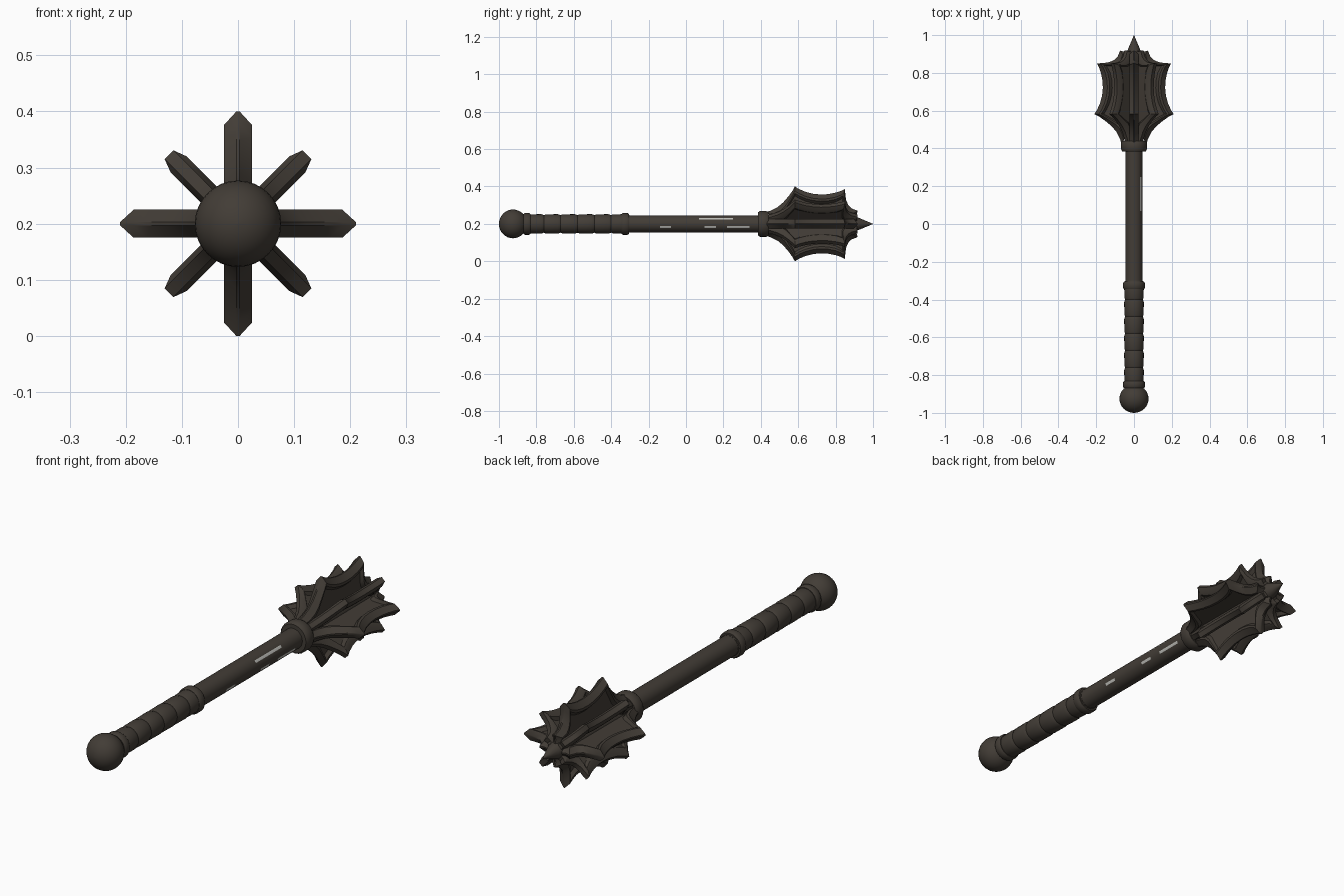
import bpy, bmesh, math
from mathutils import Matrix, Vector

if "Cube" in bpy.data.objects:
    bpy.data.objects.remove(bpy.data.objects["Cube"])

AXIS_Z = 0.2


def material(name, rgb):
    m = bpy.data.materials.new(name)
    m.diffuse_color = (*rgb, 1)
    m.use_nodes = True
    m.node_tree.nodes["Principled BSDF"].inputs["Base Color"].default_value = m.diffuse_color
    return m


IRON = material("dark iron", (0.055, 0.046, 0.037))
WORN = material("worn silver", (0.5, 0.5, 0.47))


def finish(name, bm, angle=35):
    bmesh.ops.recalc_face_normals(bm, faces=bm.faces)
    me = bpy.data.meshes.new(name)
    bm.to_mesh(me)
    bm.free()
    me.materials.append(IRON)
    me.materials.append(WORN)
    ob = bpy.data.objects.new(name, me)
    bpy.context.collection.objects.link(ob)
    bpy.ops.object.select_all(action='DESELECT')
    ob.select_set(True)
    bpy.context.view_layer.objects.active = ob
    bpy.ops.object.shade_smooth_by_angle(angle=math.radians(angle))
    return ob


def lathe(name, profile, sides=24, paint=None):
    """Turn (y, radius) pairs around the mace axis."""
    bm = bmesh.new()
    rings = []
    for y, r in profile:
        rings.append([bm.verts.new((r * math.cos(math.tau * i / sides), y,
                                    AXIS_Z + r * math.sin(math.tau * i / sides)))
                      for i in range(sides)])
    for a, b in zip(rings, rings[1:]):
        for i in range(sides):
            j = (i + 1) % sides
            f = bm.faces.new((a[i], a[j], b[j], b[i]))
            if paint and paint(f.calc_center_median()):
                f.material_index = 1
    bm.faces.new(rings[0])
    bm.faces.new(rings[-1])
    return finish(name, bm)


# Pommel ball
ball = [(-0.925 - 0.075 * math.cos(math.pi * t / 16),
         max(0.077 * math.sin(math.pi * t / 16), 0.0005)) for t in range(17)]
lathe("pommel", ball, 32)

# Grip with overlapping leather-like wraps
grip = [(-0.88, 0.046)]
for k in range(6):
    y = -0.85 + k * 0.09
    grip += [(y, 0.047), (y + 0.01, 0.051), (y + 0.075, 0.052), (y + 0.088, 0.048)]
grip.append((-0.3, 0.046))
lathe("grip", grip)


# Rounded collars on the grip and below the head
def collar(name, y0, y1, r):
    b = (y1 - y0) * 0.2
    lathe(name, [(y0, r * 0.75), (y0, r - b * 0.6), (y0 + b, r), (y1 - b, r),
                 (y1, r - b * 0.6), (y1, r * 0.75)])


collar("pommel_collar", -0.868, -0.832, 0.058)
collar("grip_collar", -0.345, -0.305, 0.058)
collar("head_collar", 0.385, 0.44, 0.069)


# Shaft with scuffed bare-metal strips on its right side
def scuffed(c):
    if c.x < 0:
        return False
    h = c.z - AXIS_Z
    return ((0.018 < h < 0.03 and 0.06 < c.y < 0.24)
            or (-0.022 < h < -0.01 and (0.11 < c.y < 0.16 or 0.22 < c.y < 0.33
                                        or -0.15 < c.y < -0.09)))


lathe("shaft", [(-0.32 + 0.03 * i, 0.045) for i in range(26)], 24, scuffed)

# Core of the head, ending in the top spike
lathe("head_core", [(0.42, 0.055), (0.47, 0.046), (0.86, 0.044), (0.9, 0.04),
                    (0.93, 0.03), (0.965, 0.015), (1.0, 0.0005)], 12)

# Outer edge of a flange: (y, radius)
OUTLINE = [(0.42, 0.062), (0.45, 0.07), (0.49, 0.09), (0.52, 0.115), (0.55, 0.15),
           (0.57, 0.178), (0.582, 0.2), (0.605, 0.186), (0.64, 0.171), (0.68, 0.161),
           (0.72, 0.157), (0.76, 0.159), (0.8, 0.167), (0.83, 0.177), (0.85, 0.187),
           (0.852, 0.155), (0.857, 0.125), (0.868, 0.1), (0.885, 0.083), (0.918, 0.07),
           (0.912, 0.05), (0.918, 0.03), (0.92, 0.0)]


def flange(name, angle, scale, rim, tip):
    """Blade with a thick bevelled rim around a thinner sunken panel."""
    pts = [Vector((r * scale, y)) for y, r in OUTLINE]
    centre = Vector((0.0, 0.7))

    def inset(d):
        out = []
        for p in pts:
            v = p - Vector((centre.x, min(max(p.y, 0.56), 0.8)))
            k = max(1 - d / max(v.length, d), 0.0)
            out.append(Vector((max(p.x - v.x * (1 - k), 0.0), p.y - v.y * (1 - k))))
        return out

    bm = bmesh.new()
    turn = Matrix.Translation((0, 0, AXIS_Z)) @ Matrix.Rotation(-angle, 4, 'Y')
    # Layers from outer edge inward: (inset, half thickness)
    layers = [(0.0, tip), (0.024, rim), (0.036, rim), (0.05, 0.011)]
    for side in (1, -1):
        rows = [[bm.verts.new(turn @ Vector((p.x, p.y, side * t))) for p in inset(d)]
                for d, t in layers]
        rows.append([bm.verts.new(turn @ Vector((0, min(max(p.y, 0.45), 0.88), side * 0.011)))
                     for p in pts])
        for a, b in zip(rows, rows[1:]):
            for i in range(len(pts) - 1):
                bm.faces.new((a[i], a[i + 1], b[i + 1], b[i]))
        if side == 1:
            edge = rows[0]
        else:
            for i in range(len(pts) - 1):
                bm.faces.new((edge[i], edge[i + 1], rows[0][i + 1], rows[0][i]))
    bmesh.ops.remove_doubles(bm, verts=bm.verts, dist=0.0004)
    return finish(name, bm, 30)


# Four large flanges alternating with four smaller ones
for i in range(4):
    quarter = i * math.pi / 2
    flange("large_flange", quarter, 1.05 if i % 2 == 0 else 1.0, 0.025, 0.003)
    flange("small_flange", quarter + math.pi / 4, 0.87, 0.02, 0.011)
